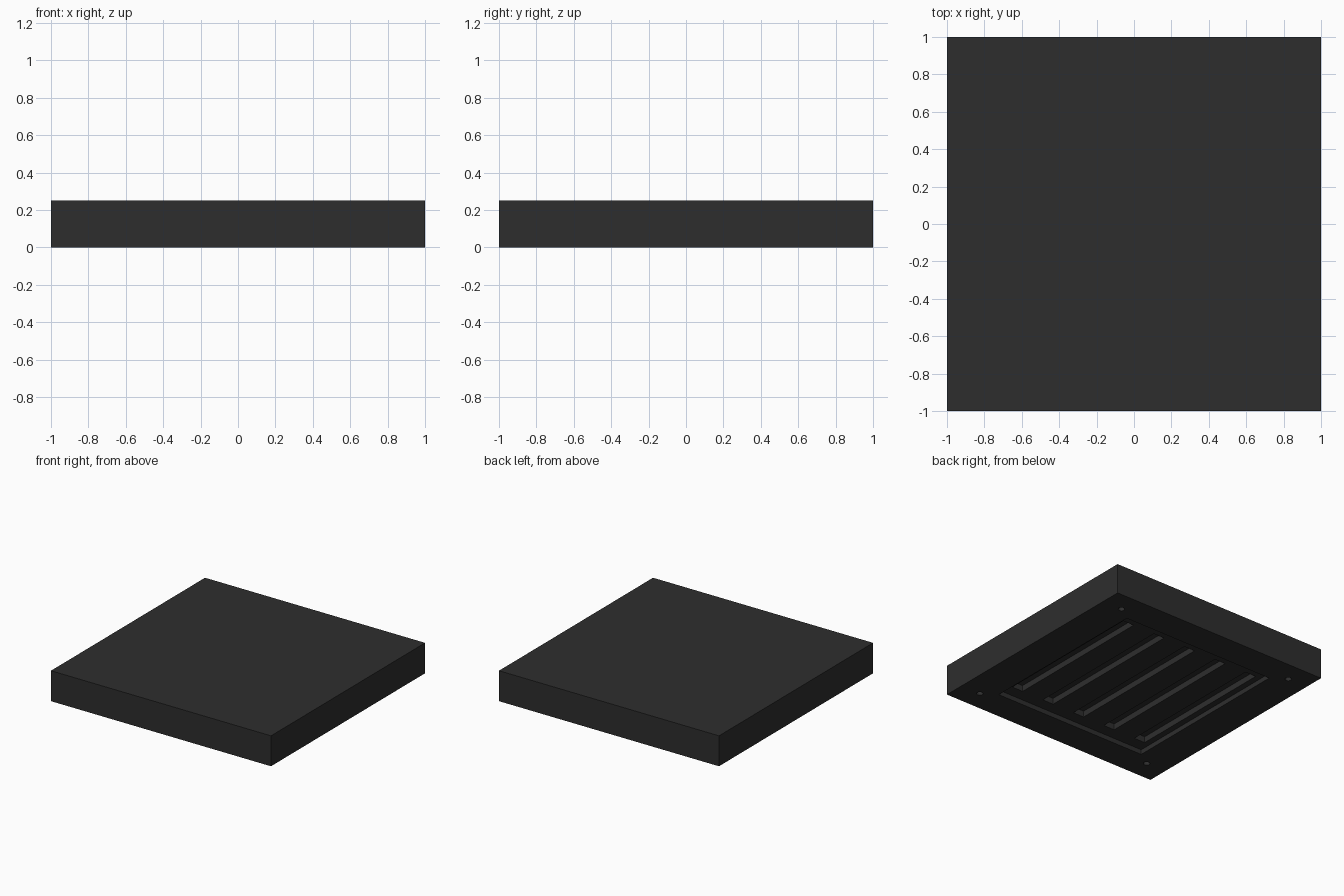
import bpy

if "Cube" in bpy.data.objects:
    bpy.data.objects.remove(bpy.data.objects["Cube"])

dark = bpy.data.materials.new("charcoal")
dark.diffuse_color = (0.027, 0.027, 0.027, 1)
dark.use_nodes = True
dark.node_tree.nodes["Principled BSDF"].inputs["Base Color"].default_value = dark.diffuse_color


def box(name, x, y, z0, z1, sx, sy):
    bpy.ops.mesh.primitive_cube_add(size=1, location=(x, y, (z0 + z1) / 2))
    ob = bpy.context.object
    ob.name = name
    ob.scale = (sx, sy, z1 - z0)
    bpy.ops.object.transform_apply(location=True, rotation=False, scale=True)
    ob.data.materials.append(dark)
    return ob


def cut(target, cutter):
    cutter.hide_render = True
    cutter.hide_set(True)
    mod = target.modifiers.new(cutter.name, 'BOOLEAN')
    mod.operation = 'DIFFERENCE'
    mod.solver = 'EXACT'
    mod.object = cutter


# Slab body
slab = box("slab_body", 0, 0, 0, 0.25, 2, 2)

# Shallow panel recess in the underside
cut(slab, box("panel_recess_cutter", 0, 0, -0.1, 0.04, 1.4, 1.5))

# Five vent slots inside the recess
for i in range(5):
    cut(slab, box(f"vent_slot_cutter_{i}", -0.6 + 0.3 * i, 0, -0.12, 0.09, 0.1, 1.3))

# Screw holes near the corners
for sx in (-1, 1):
    for sy in (-1, 1):
        bpy.ops.mesh.primitive_cylinder_add(vertices=16, radius=0.025, depth=0.1,
                                            location=(sx * 0.82, sy * 0.83, -0.02))
        hole = bpy.context.object
        hole.name = "screw_hole_cutter"
        hole.data.materials.append(dark)
        cut(slab, hole)
